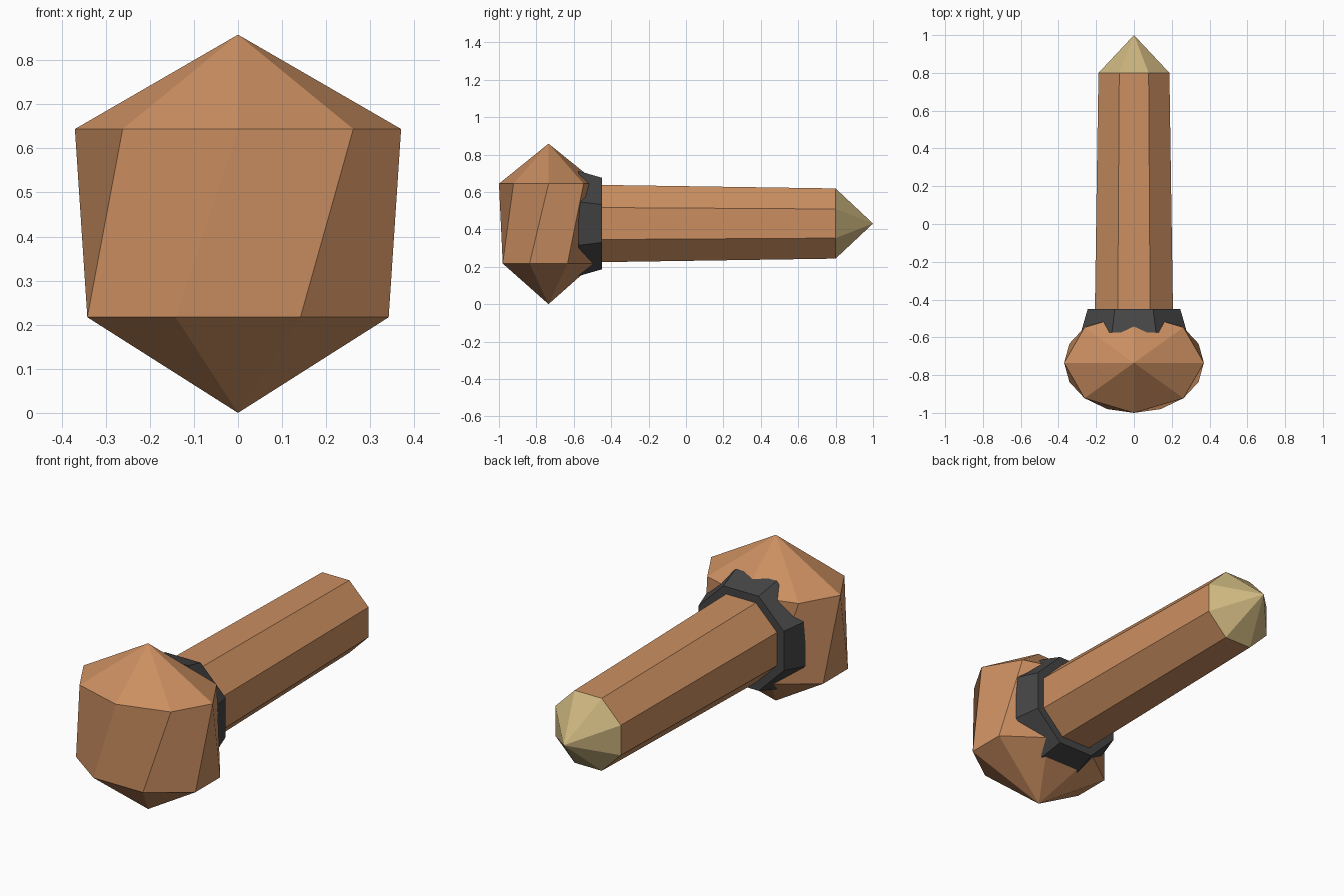
import bpy, bmesh, math

if "Cube" in bpy.data.objects:
    bpy.data.objects.remove(bpy.data.objects["Cube"])

CZ = 0.431  # height of the shaft axis


def material(name, rgb):
    m = bpy.data.materials.new(name)
    m.diffuse_color = (*rgb, 1)
    m.use_nodes = True
    m.node_tree.nodes["Principled BSDF"].inputs["Base Color"].default_value = m.diffuse_color
    return m


def make_object(name, bm, mat):
    bmesh.ops.recalc_face_normals(bm, faces=bm.faces)
    me = bpy.data.meshes.new(name)
    bm.to_mesh(me)
    bm.free()
    me.materials.append(mat)
    ob = bpy.data.objects.new(name, me)
    bpy.context.collection.objects.link(ob)
    return ob


def frustum(name, y0, y1, r0, r1, mat):
    """Eight-sided tapered prism along y, flat sides up and sideways."""
    bm = bmesh.new()
    rings = []
    for y, r in ((y0, r0), (y1, r1)):
        if r == 0:
            rings.append([bm.verts.new((0, y, CZ))])
            continue
        angles = [math.radians(22.5 + 45 * i) for i in range(8)]
        rings.append([bm.verts.new((r * math.cos(a), y, CZ + r * math.sin(a))) for a in angles])
        bm.faces.new(rings[-1])
    a, b = rings
    for i in range(8):
        j = (i + 1) % 8
        bm.faces.new((a[i], a[j], b[0]) if len(b) == 1 else (a[i], a[j], b[j], b[i]))
    return make_object(name, bm, mat)


wood = material("brown wood", (0.60, 0.275, 0.12))
pale = material("pale tip", (0.60, 0.46, 0.21))
iron = material("dark iron", (0.060, 0.060, 0.060))

# Head: faceted oval knob, lower ring twisted half a step
bm = bmesh.new()
HY = -0.735


def ring(z, offset):
    angles = [math.radians(45 * i + offset) for i in range(8)]
    return [bm.verts.new((0.37 * math.cos(a), HY + 0.265 * math.sin(a), z)) for a in angles]


top, bottom = bm.verts.new((0, HY, 0.858)), bm.verts.new((0, HY, 0.0))
up, low = ring(0.644, 0), ring(0.217, -22.5)
for i in range(8):
    j = (i + 1) % 8
    bm.faces.new((up[i], up[j], top))
    bm.faces.new((up[i], low[i], low[j], up[j]))
    bm.faces.new((low[j], low[i], bottom))
make_object("head", bm, wood)

# Collar, shaft and pointed tip
frustum("collar", -0.575, -0.45, 0.304, 0.265, iron)
frustum("shaft", -0.70, 0.80, 0.2275, 0.203, wood)
frustum("tip", 0.80, 1.0, 0.203, 0, pale)
